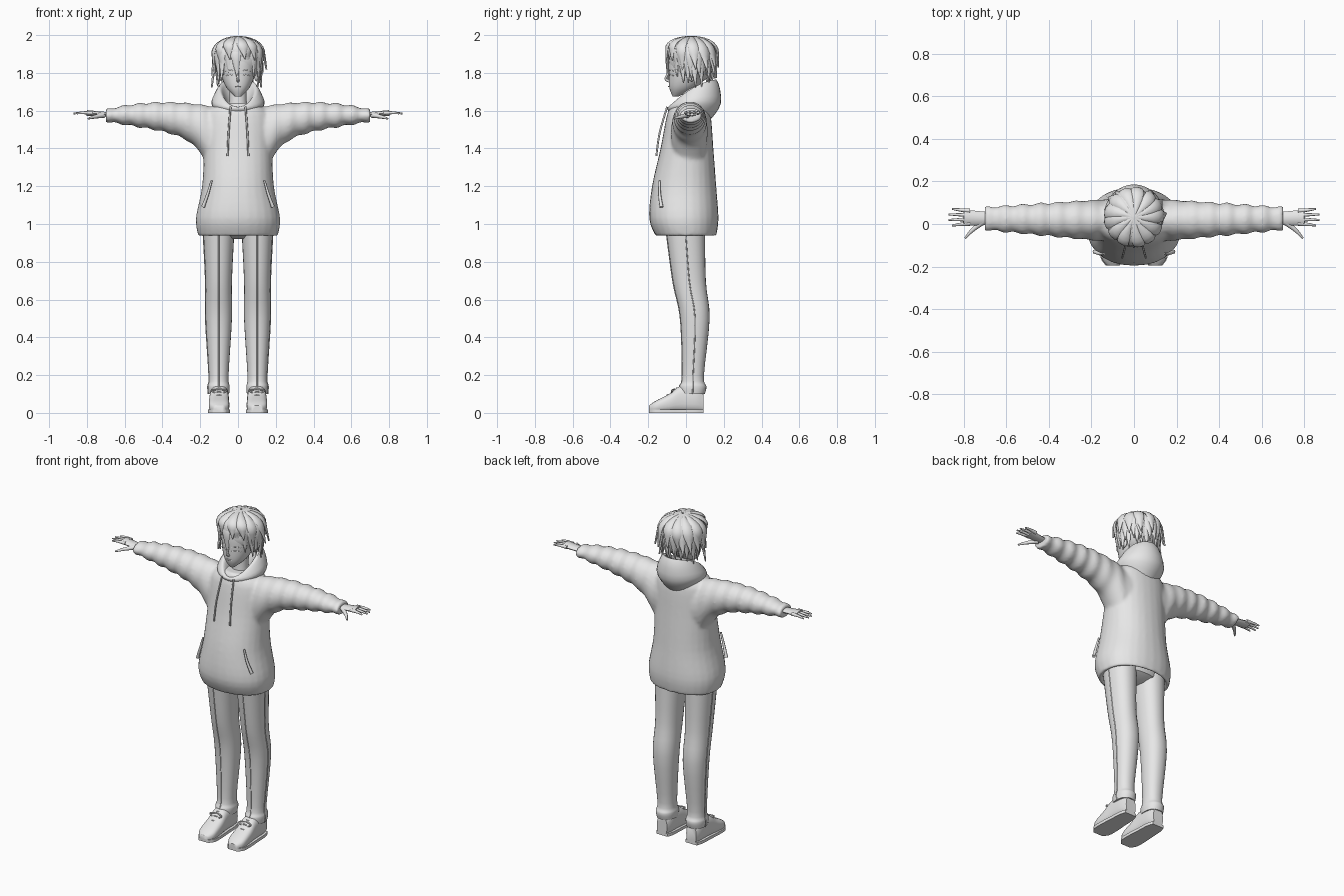
import bpy, bmesh, random
from math import sin, cos, pi, tau, exp, copysign
from mathutils import Vector

random.seed(4)
cube = bpy.data.objects.get("Cube")
if cube:
    bpy.data.objects.remove(cube)

colour = (.8, .8, .8, 1)
grey = bpy.data.materials.new("light_grey")
grey.use_nodes = True
grey.diffuse_color = colour
grey.node_tree.nodes["Principled BSDF"].inputs["Base Color"].default_value = colour

ACROSS, BACK, UP = Vector((1, 0, 0)), Vector((0, 1, 0)), Vector((0, 0, 1))


def spline(rows, steps=4):
    """Pass a smooth curve through a few control rows of any width."""
    rows = [Vector(row) for row in rows]
    result = []
    for i in range(len(rows) - 1):
        start, end = rows[i], rows[i + 1]
        leave = (end - rows[max(i - 1, 0)]) / 2
        arrive = (rows[min(i + 2, len(rows) - 1)] - start) / 2
        for k in range(steps):
            t = k / steps
            ease = t * t * (3 - 2 * t)
            result.append(start.lerp(end, ease) + leave * t * (1 - t) ** 2 - arrive * t * t * (1 - t))
    return result + [rows[-1]]


def loft(bm, rings):
    """Skin a list of point rings and cap both ends."""
    rows = [[bm.verts.new(point) for point in ring] for ring in rings]
    for lower, upper in zip(rows, rows[1:]):
        for i in range(len(lower)):
            bm.faces.new((lower[i - 1], lower[i], upper[i], upper[i - 1]))
    bm.faces.new(rows[0][::-1])
    bm.faces.new(rows[-1])


def oval(count=24, power=2):
    """Points of a unit superellipse."""
    angles = [i * tau / count for i in range(count)]
    return [[copysign(abs(part) ** (2 / power), part) for part in (cos(a), sin(a))] for a in angles]


def level(row, x=0, power=2.2):
    """Horizontal ring from height, half width, front and back."""
    z, width, front, back = row
    middle, depth = (front + back) / 2, (back - front) / 2
    return [(x + width * c, middle + depth * s, z) for c, s in oval(28, power)]


def tube(bm, points, start, end, up=UP, flat=1):
    """Tapered oval tube along a smooth path."""
    path = spline(points)
    last = len(path) - 1
    rings = []
    for i, point in enumerate(path):
        along = (path[min(i + 1, last)] - path[max(i - 1, 0)]).normalized()
        side = along.cross(up).normalized()
        lift = side.cross(along)
        size = start + (end - start) * i / last
        rings.append([point + size * (side * c + lift * s * flat) for c, s in oval(8)])
    loft(bm, rings)


def finish(name, bm, mirror=False):
    """Turn the mesh into a smooth shaded object with crisp corners."""
    bmesh.ops.recalc_face_normals(bm, faces=bm.faces)
    for face in bm.faces:
        face.smooth = True
    for edge in bm.edges:
        edge.smooth = edge.calc_face_angle(0) < .9
    mesh = bpy.data.meshes.new(name)
    bm.to_mesh(mesh)
    bm.free()
    mesh.materials.append(grey)
    thing = bpy.data.objects.new(name, mesh)
    bpy.context.scene.collection.objects.link(thing)
    if mirror:
        thing.modifiers.new("mirror", "MIRROR").use_mirror_merge = False
    return thing


# Hoodie: torso with a hollow hem and wrinkled sleeves fused together
bm = bmesh.new()
torso = [(.935, .21, -.16, .16), (1.03, .223, -.195, .172), (1.2, .19, -.18, .16),
         (1.4, .18, -.135, .145), (1.58, .17, -.1, .13), (1.64, .09, -.07, .1)]
rings = [level(row) for row in spline(torso)]
hollow = [[Vector((x * .88, y * .88, z + lift)) for x, y, z in rings[0]] for lift in (.07, .01)]
loft(bm, hollow + rings)


def sleeve_ring(x, side):
    fold = .005 * sin(x * 75) * min(x, .4)  / .4
    bottom = 1.43 + .16 * x - .15 * exp(min(0, (.16 - x) / .07)) - fold
    top = 1.645 - .38 * (x - .38) ** 2 + fold
    depth = .11 - .08 * x + fold
    return [(side * x, .015 + .015 * x + depth * c, (top + bottom) / 2 + (top - bottom) / 2 * s)
            for c, s in oval()]


for side in (-1, 1):
    loft(bm, [sleeve_ring(.05 + .01 * i, side) for i in range(66)])
hoodie = finish("hoodie", bm)
fuse = hoodie.modifiers.new("fuse", "REMESH")
fuse.mode, fuse.voxel_size, fuse.use_smooth_shade = "VOXEL", .01, True
soften = hoodie.modifiers.new("soften", "SMOOTH")
soften.factor, soften.iterations = .5, 5


# Hood: tilted rings from width, front, back and the heights of front, side and back
def hood_ring(row):
    width, front, back, low, middle, high = row
    return [(width * c, (front + back) / 2 + (back - front) / 2 * s,
             middle + (high - low) / 2 * s + ((low + high) / 2 - middle) * s * s) for c, s in oval(32)]


bm = bmesh.new()
hood = [(.125, -.08, .12, 1.58, 1.6, 1.54), (.14, -.1, .185, 1.61, 1.65, 1.64),
        (.1, -.09, .16, 1.62, 1.72, 1.765), (.07, -.06, .1, 1.61, 1.67, 1.69), (.05, -.04, .07, 1.59, 1.6, 1.6)]
loft(bm, [hood_ring(row) for row in spline(hood)])
finish("hood", bm)

# Drawstrings and pocket openings
bm = bmesh.new()
tube(bm, [(.04, -.1, 1.62), (.05, -.14, 1.48), (.055, -.157, 1.36)], .005, .005, BACK)
finish("drawstrings", bm, True)
bm = bmesh.new()
tube(bm, [(.14, -.14, 1.23), (.16, -.14, 1.16), (.185, -.13, 1.09)], .005, .01, BACK)
finish("pocket_edges", bm, True)

# Trousers: legs, hips and raised seams
legs = spline([(1, .085, -.11, .1), (.7, .07, -.07, .105), (.5, .07, -.03, .125),
               (.2, .052, -.02, .095), (.14, .058, -.035, .108), (.1, .055, -.03, .1)])
leg_x = .102
bm = bmesh.new()
loft(bm, [level(row, leg_x) for row in legs])
finish("trouser_legs", bm, True)
bm = bmesh.new()
loft(bm, [level(row) for row in ((.92, .06, -.05, .05), (.95, .15, -.1, .1), (1.05, .17, -.11, .11))])
finish("trouser_hips", bm)
bm = bmesh.new()
tube(bm, [(leg_x, front, z) for z, width, front, back in legs], .003, .003, BACK)
tube(bm, [(leg_x + width, (front + back) / 2, z) for z, width, front, back in legs], .003, .003, BACK)
finish("trouser_seams", bm, True)

# Shoes with soles and laces
shoe = spline([(-.195, .028, .04), (-.16, .052, .064), (-.09, .054, .1),
               (-.03, .05, .142), (.05, .046, .14), (.092, .034, .11)])
bm = bmesh.new()
loft(bm, [[(.1 + width * c, y, top * (s + 1.05) / 2.05) for c, s in oval(24, 2.8)] for y, width, top in shoe])
finish("shoes", bm, True)
bm = bmesh.new()
edge_right = [(.104 + width, y) for y, width, top in shoe]
edge_left = [(.096 - width, y) for y, width, top in reversed(shoe)]
loft(bm, [[(x, y, z) for x, y in edge_right + edge_left] for z in (0, .018)])
finish("soles", bm, True)
bm = bmesh.new()
for i in range(3):
    y, z = -.1 + .025 * i, .095 + .018 * i
    tube(bm, [(.1 + .035 * k, y + .012 * abs(k), z - .018 * abs(k)) for k in (-1, 0, 1)], .004, .004)
for side in (-1, 1):
    tube(bm, [(.1, -.06, .125), (.1 + side * .04, -.075, .12), (.1 + side * .02, -.075, .105)], .004, .004, BACK)
finish("laces", bm, True)

# Hands: palm, four fingers fanned by a rule, and thumb
bm = bmesh.new()
tube(bm, [(.66, .027, 1.58), (.72, .027, 1.582), (.8, .03, 1.588)], .027, .038, flat=.4)
for i in range(4):
    y, tip = .002 + .02 * i, .873 - .012 * (i - 1.4) ** 2 * (.6 if i > 1 else .8)
    spread = .006 * (i - 1.5)
    tube(bm, [(.77, y, 1.588), (.82, y + spread / 2, 1.589), (tip, y + spread, 1.585)], .011, .004)
tube(bm, [(.71, .01, 1.577), (.76, -.03, 1.567), (.793, -.067, 1.558)], .015, .004)
finish("hands", bm, True)

# Head, neck, nose, ears and facial lines
bm = bmesh.new()
head = [(1.675, .016, -.07, -.04), (1.72, .06, -.088, .05), (1.79, .09, -.092, .115),
        (1.88, .1, -.09, .135), (1.95, .08, -.06, .11), (1.98, .03, 0, .06)]
loft(bm, [level(row) for row in spline(head)])
finish("head", bm)
bm = bmesh.new()
loft(bm, [level(row) for row in ((1.58, .055, -.03, .08), (1.66, .045, -.02, .07), (1.75, .045, -.02, .07))])
finish("neck", bm)
bm = bmesh.new()
tube(bm, [(0, -.088, 1.81), (0, -.108, 1.77), (0, -.09, 1.757)], .004, .008, BACK)
finish("nose", bm)
bm = bmesh.new()
bmesh.ops.create_uvsphere(bm, u_segments=16, v_segments=10, radius=.03)
for vert in bm.verts:
    vert.co = Vector((vert.co.x * .4 + .097, vert.co.y * .7 + .03, vert.co.z + 1.785))
finish("ears", bm, True)
bm = bmesh.new()
for z in (1.81, 1.785):
    tube(bm, [(.02, -.089, z), (.042, -.083, z + .006), (.066, -.066, z)], .002, .002)
tube(bm, [(0, -.092, 1.728), (.02, -.086, 1.729)], .003, .002)
finish("eyelids_and_mouth", bm, True)

# Hair: rounded cap under layers of tapered locks sweeping from the crown
crown = Vector((0, .032, 1.866))
bm = bmesh.new()
bmesh.ops.create_uvsphere(bm, u_segments=32, v_segments=20, radius=.125)
bmesh.ops.translate(bm, verts=bm.verts, vec=crown)
finish("hair_cap", bm)


def lock(bm, angle, tip, radius, flick):
    outward = ACROSS * cos(angle) + BACK * sin(angle)
    rings = []
    for i in range(11):
        s = i / 10
        turn = angle + .18 * s
        reach = radius * sin(min(s * 1.45 + .03, 1) * pi / 2) + flick * max(0, s - .65)
        around = BACK * cos(turn) - ACROSS * sin(turn)
        point = Vector((reach * cos(turn), crown.y + reach * sin(turn), 1.99 - (1.99 - tip) * s ** 1.7))
        width = .028 * min(.25 + s * 2, 1) * min(1, (1.03 - s) * 2.4)
        # Strips lie flat on the crown and hang upright lower down
        normal = (outward * s + UP * (1 - s) ** 2).normalized()
        rings.append([point + around * width * c + normal * (.004 + width * .2) * d for c, d in oval(8)])
    loft(bm, rings)


bm = bmesh.new()
for layer, count in enumerate((20, 17, 13)):
    for k in range(count):
        angle = (k + layer * .4) * tau / count + random.uniform(-.06, .06)
        front, back = max(0, -sin(angle)), max(0, sin(angle))
        tip = 1.735 + .07 * front ** 2 + .01 * back + .035 * layer + random.uniform(-.015, .015)
        inward = .08 * back * (layer == 0) + .03 * front
        lock(bm, angle, tip, .122 + .006 * layer, random.uniform(-.03, .06) - inward)
lock(bm, -pi / 2 - .2, 1.76, .134, -.02)
finish("hair_locks", bm)
